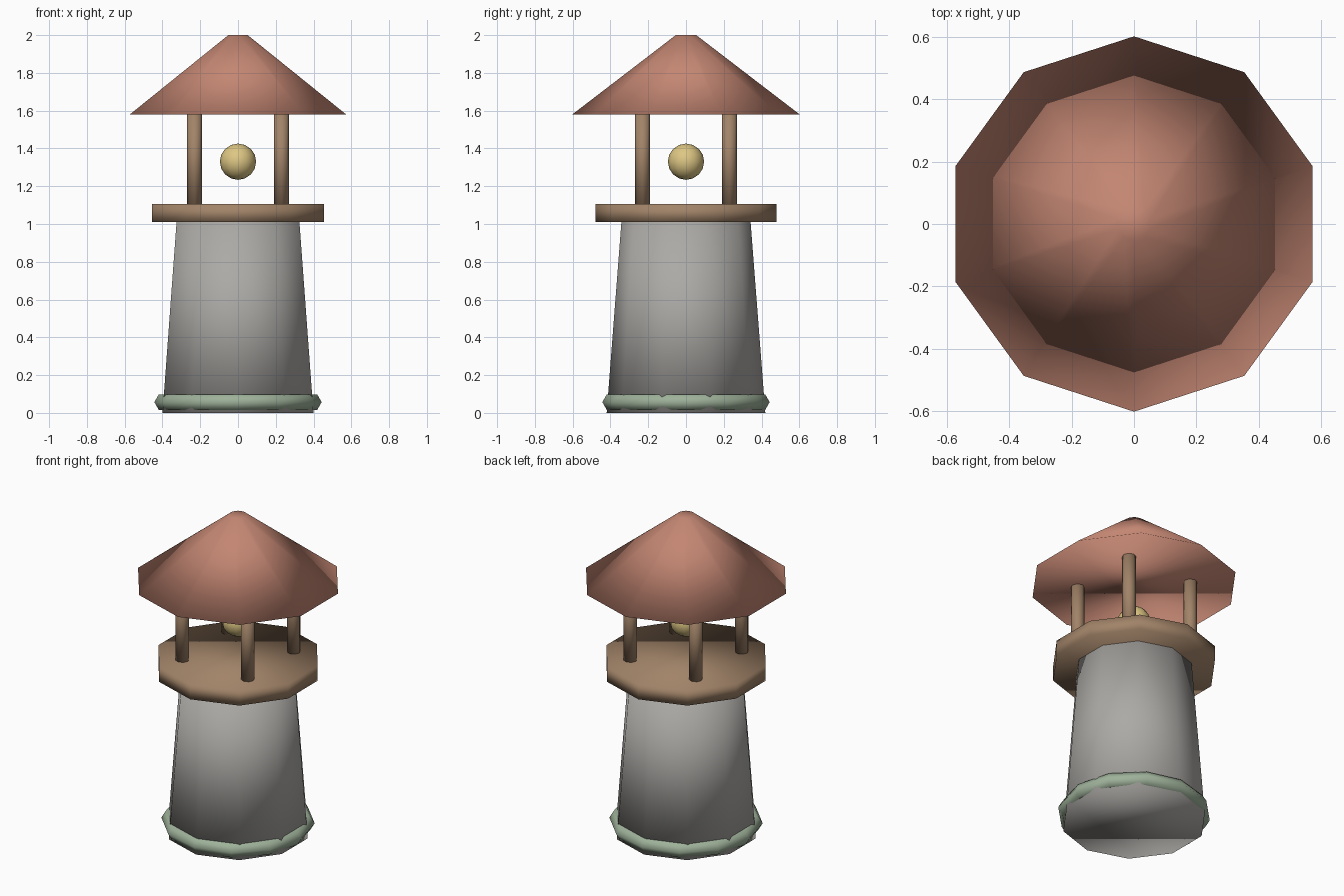
import bpy, bmesh, math
from mathutils import Matrix, Vector

cube = bpy.data.objects.get("Cube")
if cube:
    bpy.data.objects.remove(cube, do_unlink=True)


def make_material(name, rgb):
    mat = bpy.data.materials.new(name)
    mat.use_nodes = True
    mat.diffuse_color = (*rgb, 1)
    mat.node_tree.nodes["Principled BSDF"].inputs["Base Color"].default_value = (*rgb, 1)
    return mat


stone = make_material("grey stone", (0.41, 0.40, 0.38))
wood = make_material("brown wood", (0.36, 0.23, 0.14))
tile = make_material("terracotta", (0.55, 0.24, 0.17))
moss = make_material("pale moss green", (0.34, 0.44, 0.32))
brass = make_material("yellow brass", (0.73, 0.57, 0.23))


def finish(name, bm, mat, location):
    """Turn a bmesh into a fully smooth-shaded object."""
    bmesh.ops.recalc_face_normals(bm, faces=bm.faces[:])
    for face in bm.faces:
        face.smooth = True
    mesh = bpy.data.meshes.new(name)
    bm.to_mesh(mesh)
    bm.free()
    mesh.materials.append(mat)
    obj = bpy.data.objects.new(name, mesh)
    obj.location = location
    bpy.context.collection.objects.link(obj)
    return obj


def drum(name, mat, sides, r_low, r_high, z_low, z_high, x=0, y=0):
    """Capped frustum with one corner on the y axis."""
    bm = bmesh.new()
    bmesh.ops.create_cone(bm, cap_ends=True, segments=sides, radius1=r_low,
                          radius2=r_high, depth=z_high - z_low)
    start = math.atan2(*[max(bm.verts, key=lambda v: v.co.y).co[i] for i in (1, 0)])
    bmesh.ops.rotate(bm, verts=bm.verts, matrix=Matrix.Rotation(math.pi / 2 - start, 3, 'Z'))
    return finish(name, bm, mat, (x, y, (z_low + z_high) / 2))


# Tower, lookout platform and roof
drum("tower", stone, 10, 0.42, 0.342, 0, 1.01)
drum("platform", wood, 10, 0.48, 0.48, 1.01, 1.105)
drum("roof", tile, 10, 0.602, 0.054, 1.58, 2)

# Four posts carrying the roof
for side, x in (("left", 0.23), ("right", -0.23)):
    for end, y in (("front", -0.23), ("back", 0.23)):
        drum(f"{end}_{side}_post", wood, 8, 0.04, 0.04, 1.105, 1.58, x, y)

# Hanging bell
bm = bmesh.new()
bmesh.ops.create_uvsphere(bm, u_segments=12, v_segments=8, radius=0.096)
finish("bell", bm, brass, (0, 0, 1.33))

# Moss ring around the foot: hexagonal section swept in twelve steps
bm = bmesh.new()
section = [Vector((0.395 + 0.048 * math.cos(k * math.pi / 3), 0, 0.048 * math.sin(k * math.pi / 3)))
           for k in range(6)]
rings = [[bm.verts.new(Matrix.Rotation(i * math.pi / 6, 3, 'Z') @ p) for p in section]
         for i in range(12)]
for i, ring in enumerate(rings):
    after = rings[(i + 1) % 12]
    for k in range(6):
        n = (k + 1) % 6
        bm.faces.new((ring[k], after[k], after[n], ring[n]))
finish("moss_ring", bm, moss, (0, 0, 0.057))
